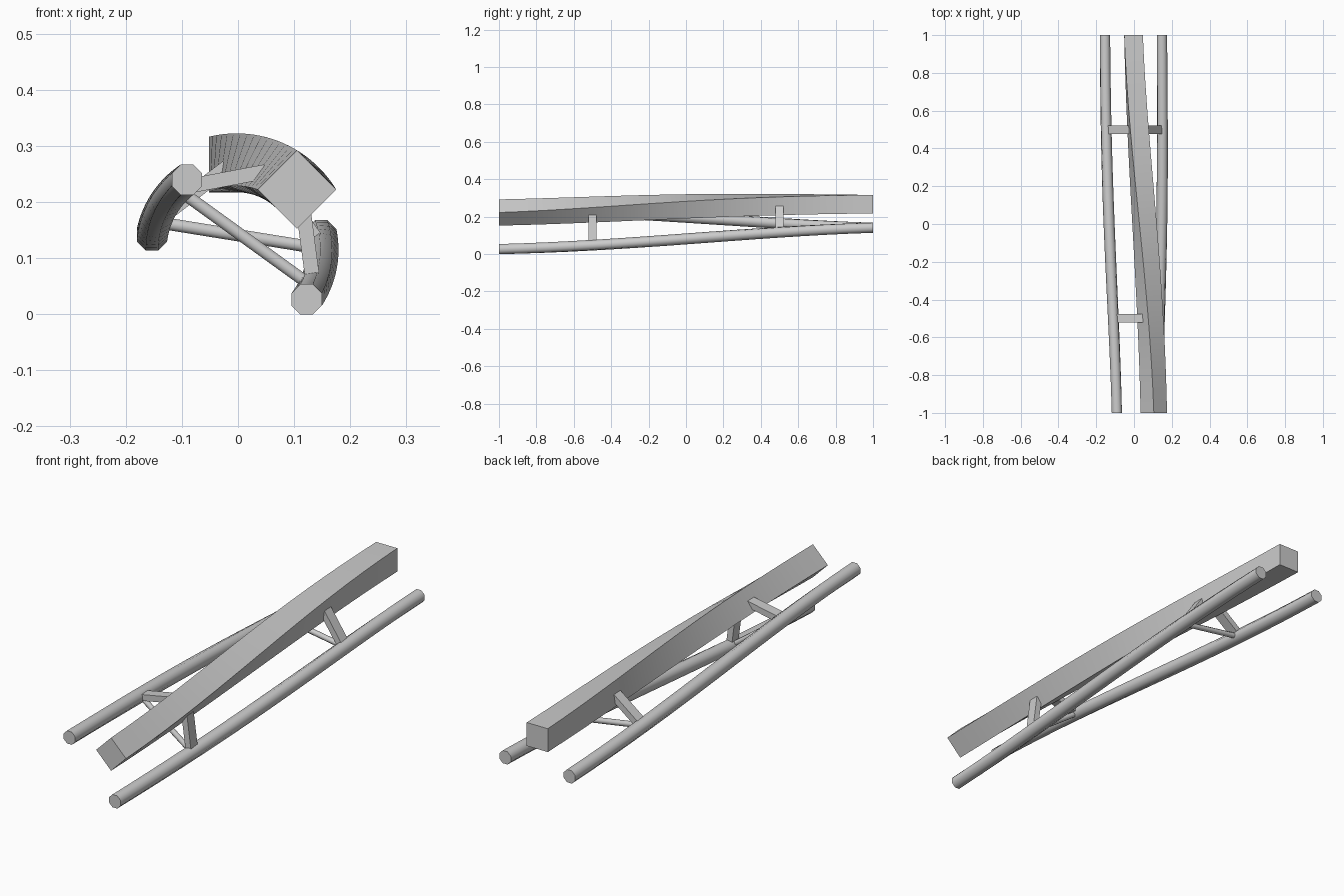
import bpy, bmesh, math
from mathutils import Vector, Matrix

if "Cube" in bpy.data.objects:
    bpy.data.objects.remove(bpy.data.objects["Cube"])

CX, CZ = -0.0025, 0.1145          # roll axis
BEAM_Z, RAIL_Z, GAUGE = 0.152, 0.026, 0.1508
SEGS = 16


def roll(y):
    t = (1 - y) / 2
    return math.radians(45) * (0.5 * t + 0.5 * t * t * (3 - 2 * t))


def place(x, z, y):
    """Local cross-section point -> world, banked by the roll at y."""
    a = roll(y)
    return Vector((CX + x * math.cos(a) + z * math.sin(a), y,
                   CZ - x * math.sin(a) + z * math.cos(a)))


def finish(name, bm, smooth=None):
    bmesh.ops.recalc_face_normals(bm, faces=bm.faces)
    me = bpy.data.meshes.new(name)
    bm.to_mesh(me)
    bm.free()
    ob = bpy.data.objects.new(name, me)
    bpy.context.collection.objects.link(ob)
    if smooth:
        bpy.ops.object.select_all(action='DESELECT')
        ob.select_set(True)
        bpy.context.view_layer.objects.active = ob
        bpy.ops.object.shade_smooth_by_angle(angle=math.radians(smooth))
    return ob


def loft(name, rings, smooth=None):
    bm = bmesh.new()
    loops = [[bm.verts.new(p) for p in r] for r in rings]
    n = len(loops[0])
    for a, b in zip(loops, loops[1:]):
        for i in range(n):
            j = (i + 1) % n
            bm.faces.new((a[i], a[j], b[j], b[i]))
    bm.faces.new(loops[0])
    bm.faces.new(loops[-1])
    return finish(name, bm, smooth)


def polygon(cx, cz, apothem, n):
    r = apothem / math.cos(math.pi / n)
    return [(cx + r * math.cos((i + .5) * math.tau / n),
             cz + r * math.sin((i + .5) * math.tau / n)) for i in range(n)]


def sweep(name, profile, smooth=None):
    ys = [-1 + 2 * i / SEGS for i in range(SEGS + 1)]
    return loft(name, [[place(x, z, y) for x, z in profile] for y in ys], smooth)


# Twisting square spine and the two rails
sweep("spine_beam", polygon(0, BEAM_Z, 0.0495, 4), 30)
for side, s in (("left", -1), ("right", 1)):
    sweep(side + "_rail", polygon(s * GAUGE, RAIL_Z, 0.027, 8), 50)

# Cross ties and slanted struts at two stations
for label, y in (("front", -0.5), ("rear", 0.5)):
    rings = []
    for s in (-1, 1):
        c = place(s * GAUGE, RAIL_Z, y)
        up = place(0, 1, y) - place(0, 0, y)
        rings.append([c + Vector((0, u, 0)) + up * v for u, v in polygon(0, 0, 0.0108, 8)])
    loft(label + "_cross_tie", rings, 50)

    for side, s in (("left", -1), ("right", 1)):
        a, b = Vector((-GAUGE, RAIL_Z)), Vector((-0.040, 0.143))
        d = (b - a).normalized()
        n = Vector((-d.y, d.x)) * 0.013
        rings = []
        for p in (a, b):
            ring = []
            for k, dy in ((1, -1), (1, 1), (-1, 1), (-1, -1)):
                q = p + n * k
                v = place(-s * q.x * -1 * -1, q.y, y)
                v.y += dy * 0.0225
                ring.append(v)
            rings.append(ring)
        loft(f"{label}_{side}_strut", rings)
